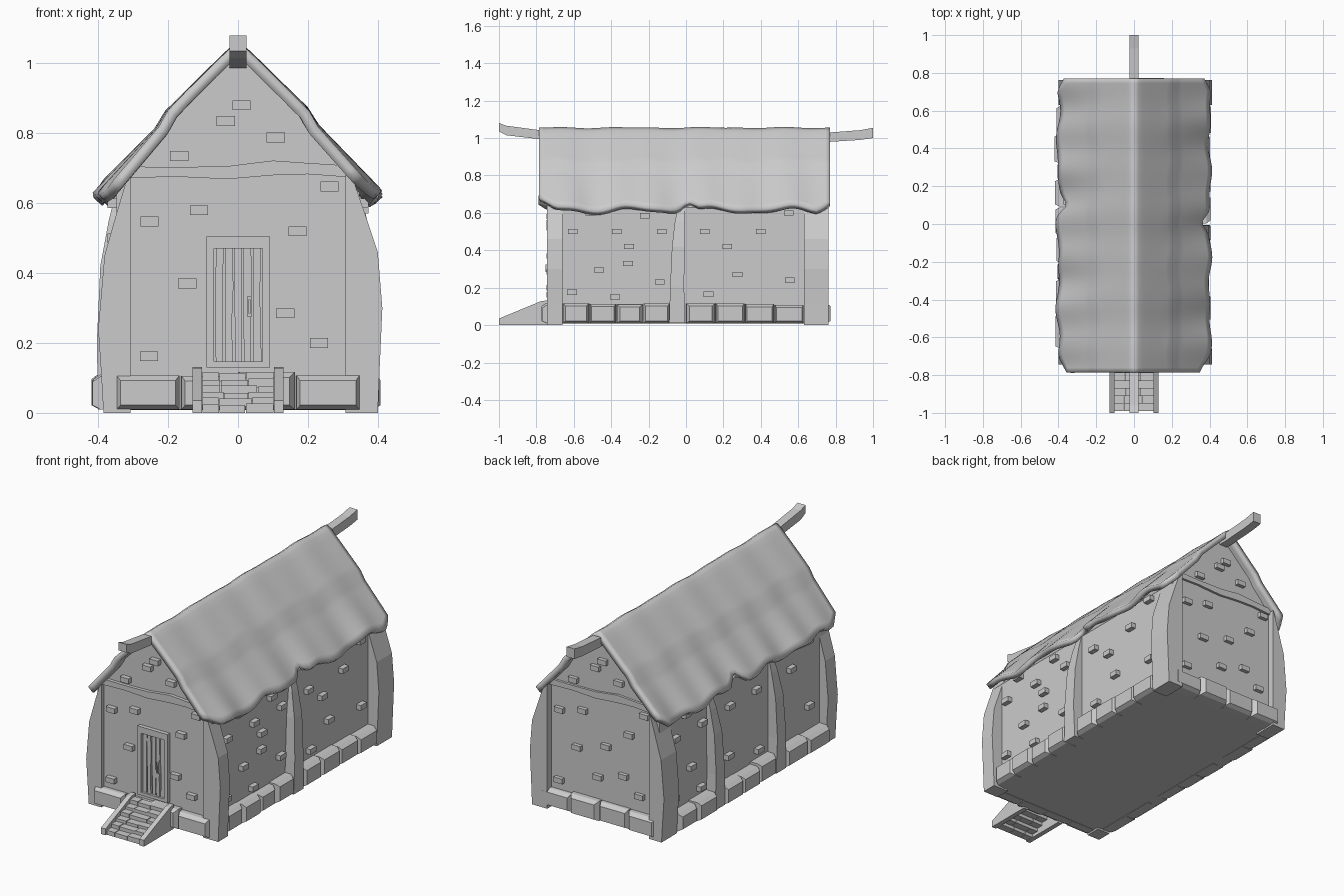
import bpy, bmesh, math, random

if "Cube" in bpy.data.objects:
    bpy.data.objects.remove(bpy.data.objects["Cube"])
random.seed(4)

def add_object(name, bm):
    bmesh.ops.recalc_face_normals(bm, faces=bm.faces)
    me = bpy.data.meshes.new(name)
    bm.to_mesh(me)
    bm.free()
    ob = bpy.data.objects.new(name, me)
    bpy.context.collection.objects.link(ob)
    return ob

def make(name, lofts):
    """One object from several lofts; each loft is a list of equal-sized point rings."""
    bm = bmesh.new()
    for rings in lofts:
        vs = [[bm.verts.new(p) for p in r] for r in rings]
        n = len(vs[0])
        for a, b in zip(vs, vs[1:]):
            for i in range(n):
                j = (i + 1) % n
                bm.faces.new((a[i], a[j], b[j], b[i]))
        bm.faces.new(vs[0])
        bm.faces.new(vs[-1])
    return add_object(name, bm)

# Wall-local coordinates: s along the wall, d outward distance, z up
SIDES = {
    "front": lambda s, d, z: (s, -d, z),
    "back": lambda s, d, z: (-s, d, z),
    "right": lambda s, d, z: (d, s, z),
    "left": lambda s, d, z: (-d, s, z),
}

def rect(f, s0, s1, z0, z1, d):
    return [f(s0, d, z0), f(s1, d, z0), f(s1, d, z1), f(s0, d, z1)]

def block(f, s0, s1, z0, z1, d0, d1):
    return [rect(f, s0, s1, z0, z1, d) for d in (d0, d1)]

def level(f, s0, s1, d0, d1, z):
    return [f(s0, d0, z), f(s1, d0, z), f(s1, d1, z), f(s0, d1, z)]

# Main body with gable ends
house = [(-.347, .01), (.347, .01), (.347, .63), (.19, .835), (0, 1.04), (-.19, .835), (-.347, .63)]
make("walls", [[[(x, y, z) for x, z in house] for y in (-.72, .725)]])

# Bowed corner posts, the left pair slightly slimmer
bow = {1: [(0, .40), (.12, .405), (.3, .413), (.46, .4), (.58, .36), (.69, .322)],
       -1: [(0, .385), (.12, .392), (.24, .4), (.45, .382), (.58, .345), (.69, .312)]}
corner = []
for sx, outline in bow.items():
    for y0, y1 in ((-.743, -.66), (.63, .762)):
        corner.append([[(sx * .308, y0, z), (sx * x, y0, z), (sx * x, y1, z), (sx * .308, y1, z)]
                       for z, x in outline])
make("corner_posts", corner)

# Leaning intermediate posts: one on the right, two on the left
POSTS = {"right": [-.045], "left": [-.25, .28]}
for side, ys in POSTS.items():
    f = SIDES[side]
    make(side + "_wall_posts", [[level(f, y + a, y + b, .3, d, z) for z, a, b, d in (
        (.01, -.045, .04, .4), (.2, -.04, .035, .404), (.42, -.03, .037, .394),
        (.55, -.015, .037, .37), (.65, .005, .035, .345))] for y in ys])

# Wavy tie beams on both gables
wave = [(-.31, .672, .705), (-.18, .676, .703), (-.03, .669, .706), (.1, .68, .722), (.2, .683, .715), (.31, .675, .708)]
for side in ("front", "back"):
    f = SIDES[side]
    make(side + "_tie_beam", [[[f(s, .70, a), f(s, .738, a), f(s, .738, b), f(s, .70, b)] for s, a, b in wave]])

# Pillow-shaped foundation stones
def stones(side, spans, wall):
    f, out = SIDES[side], []
    for a, b, n in spans:
        w = (b - a) / n
        for i in range(n):
            s0, s1 = a + i * w, a + (i + 1) * w
            top = .11 + random.uniform(-.006, .008)
            d = wall + .045 + random.uniform(-.006, .008)
            c = random.uniform(.01, .02)
            out.append([rect(f, s0, s1, .008, top, wall - .03),
                        rect(f, s0 + .003, s1 - .003, .01, top, d - .022),
                        rect(f, s0 + c, s1 - c, .022, top - .015, d)])
    make(side + "_foundation_stones", out)

stones("front", [(-.35, -.165, 1), (-.165, .165, 2), (.165, .35, 1)], .722)
stones("back", [(-.35, .35, 4)], .722)
stones("right", [(-.66, -.085, 4), (0, .63, 4)], .358)
stones("left", [(-.66, -.29, 2), (-.21, .24, 3), (.32, .63, 2)], .368)

# Scattered wall bricks
gable = [(.01, .88), (-.035, .835), (.108, .788), (-.168, .735), (.262, .648), (-.253, .548), (-.112, .58),
         (.17, .52), (-.145, .37), (.135, .285), (-.255, .162), (.232, .2)]
flank = [(-.605, .5), (-.37, .5), (-.305, .42), (-.31, .33), (-.465, .295), (-.14, .23), (-.38, .15),
         (-.61, .175), (-.22, .585), (-.13, .5), (-.51, .6), (.1, .5), (.22, .42), (.4, .5),
         (.275, .27), (.12, .165), (.555, .24), (.55, .6)]
bricks = {"front": gable, "back": gable + [(.03, .42), (-.02, .24)], "right": flank,
          "left": [(-y, z) for y, z in flank if all(abs(-y - p) > .07 for p in POSTS["left"])]}
for side, pts in bricks.items():
    d = .72 if side in ("front", "back") else .348
    make(side + "_bricks", [block(SIDES[side], s - .026, s + .026, z - .014, z + .014, d - .02, d + .026)
                            for s, z in pts])

# Door: frame, uneven planks, handle
F = SIDES["front"]
make("door_frame", [block(F, -.09, -.068, .13, .505, .7, .742), block(F, .07, .092, .13, .505, .7, .742),
                    block(F, -.068, .07, .47, .505, .7, .742), block(F, -.068, .07, .13, .147, .7, .742)])
planks = []
for i in range(5):
    s = -.066 + i * .027
    rings = []
    for z in (.147, .25, .36, .47):
        e, g = random.uniform(0, .004), random.uniform(.021, .026)
        rings.append(level(F, s + e, s + g, .7, .73 + (i % 2) * .004, z))
    planks.append(rings)
make("door_planks", planks)
make("door_handle", [block(F, .027, .039, .275, .335, .72, .744), block(F, .03, .036, .285, .325, .744, .752)])

# Entrance stairs: sloped side rails and brick treads
def side_rail(x0, x1):
    prof = [(-1, 0), (-.74, 0), (-.74, .132), (-.775, .128), (-1, .035)]
    return [[(x, y, z) for y, z in prof] for x in (x0, x1)]
make("stair_rails", [side_rail(-.13, -.103), side_rail(.103, .13)])
treads = []
for i in range(6):
    y, z = -.99 + i * .04, .024 + i * .018
    cuts = [-.103] + sorted(random.uniform(a, a + .04) for a in (-.06, .02)) + [.103]
    for a, b in zip(cuts, cuts[1:]):
        t = z + random.uniform(-.003, .003)
        treads.append(block(F, a + .001, b - .001, max(0, z - .024), t, -y - .043, -y))
make("stair_treads", treads)

# Ridge beam sticking out at both ends
make("ridge_beam", [[[(-.024, y, a), (.024, y, a), (.024, y, b), (-.024, y, b)] for y, a, b in (
    (-1, 1.035, 1.08), (-.96, 1.015, 1.066), (-.79, .995, 1.043), (-.7, .985, 1.028), (.77, .98, 1.03),
    (.93, .99, 1.042), (1, 1.0, 1.055))]])

# Roof: one draped sheet with a small fold halfway down each slope and pleats towards the eaves
def ripple(y, k):
    return .6 * math.sin(15 * y + k) + .4 * math.sin(27 * y + 2.3 * k)

def roof_point(t, y):
    sx, u = (1 if t >= 0 else -1), abs(t)
    fold = .2 + .01 * ripple(y, 1 + sx)
    tip = .403 + .011 * ripple(y, 2 + sx) - .042 * max(0, (abs(y) - .7) / .08)
    tip -= .038 * math.exp(-((y - (.01 if sx > 0 else .1)) / .04) ** 2)
    if u <= .5:
        x = fold * u / .5
        z = 1.068 - 1.0 * (math.hypot(x, .012))
    else:
        v = (u - .5) / .5
        x = fold + .008 + (tip - fold - .008) * v
        z = 1.056 - fold - .014 - 1.1 * (x - fold - .008)
    w = .013 * max(0, u - .4) / .6 * ripple(y, 4 + sx) + .004 * u * ripple(y, 7 - sx)
    return (sx * (x + .7 * w), y, z + .7 * w + .004 * ripple(y, 0))

NU, NV = 32, 64
bm = bmesh.new()
grid = [[bm.verts.new(roof_point(2 * i / NU - 1, -.785 + 1.555 * j / NV)) for j in range(NV + 1)]
        for i in range(NU + 1)]
for i in range(NU):
    for j in range(NV):
        bm.faces.new((grid[i][j], grid[i + 1][j], grid[i + 1][j + 1], grid[i][j + 1]))
roof = add_object("roof", bm)
up = sum(p.normal.z for p in roof.data.polygons) > 0
solid = roof.modifiers.new("thickness", "SOLIDIFY")
solid.thickness, solid.offset = .032, (-1 if up else 1)
bpy.context.view_layer.objects.active = roof
roof.select_set(True)
bpy.ops.object.modifier_apply(modifier="thickness")
bpy.ops.object.shade_smooth_by_angle(angle=math.radians(100))
